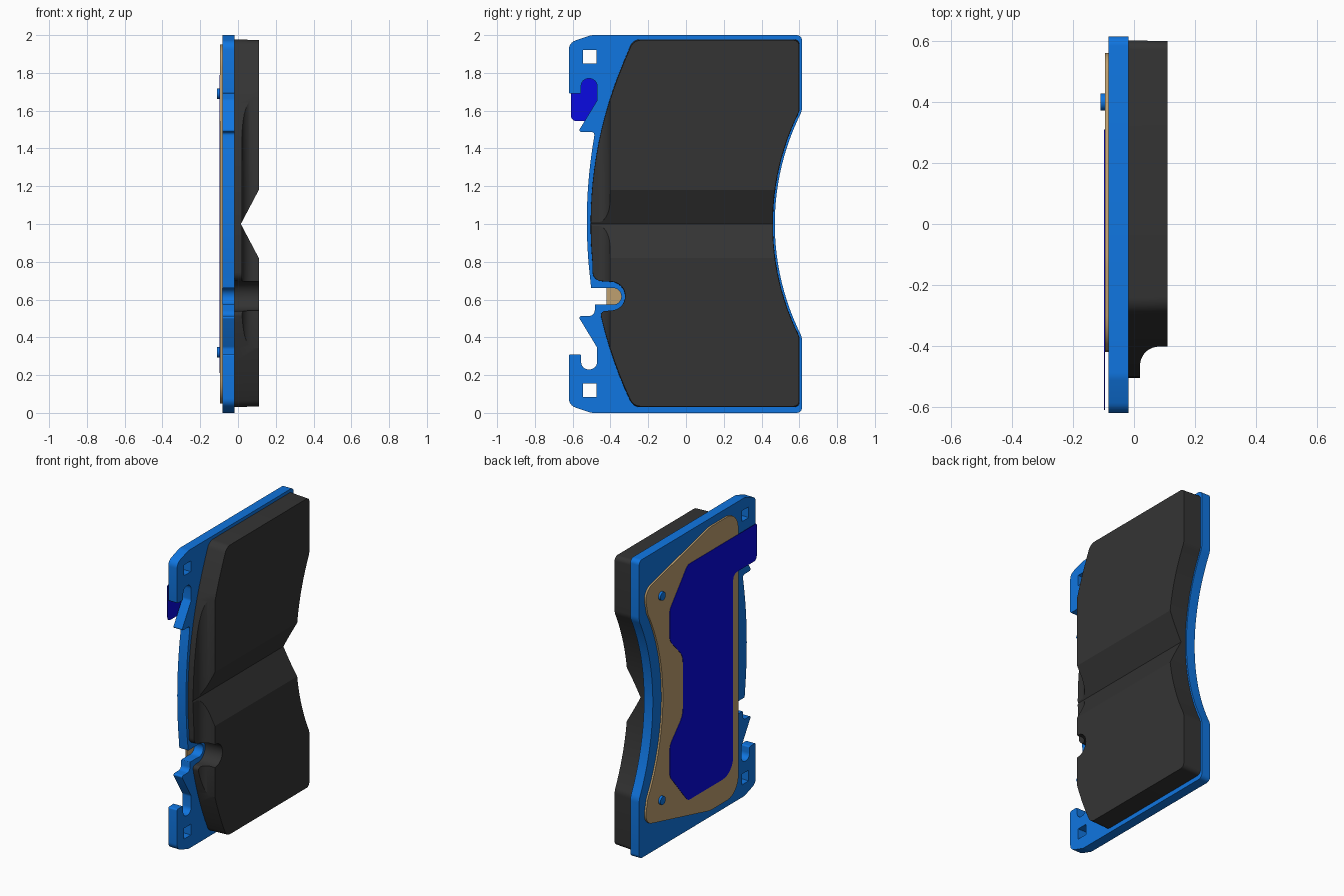
import bpy, bmesh, math
from mathutils import Vector

if "Cube" in bpy.data.objects:
    bpy.data.objects.remove(bpy.data.objects["Cube"])


def material(name, rgb):
    m = bpy.data.materials.new(name)
    m.diffuse_color = (*rgb, 1)
    m.use_nodes = True
    m.node_tree.nodes["Principled BSDF"].inputs["Base Color"].default_value = m.diffuse_color
    return m


def arc(a, b, c, n=24):
    """Points on the circle from a through b to c."""
    (ax, ay), (bx, by), (cx, cy) = a, b, c
    d = 2 * (ax * (by - cy) + bx * (cy - ay) + cx * (ay - by))
    A, B, C = ax * ax + ay * ay, bx * bx + by * by, cx * cx + cy * cy
    ox = (A * (by - cy) + B * (cy - ay) + C * (ay - by)) / d
    oy = (A * (cx - bx) + B * (ax - cx) + C * (bx - ax)) / d
    t = [math.atan2(p[1] - oy, p[0] - ox) for p in (a, b, c)]
    wrap = lambda v: (v + math.pi) % (2 * math.pi) - math.pi
    sweep = wrap(t[1] - t[0]) + wrap(t[2] - t[1])
    r = math.hypot(ax - ox, ay - oy)
    return [(ox + r * math.cos(t[0] + sweep * i / n),
             oy + r * math.sin(t[0] + sweep * i / n)) for i in range(n + 1)]


def rounded(pts, steps=6):
    """Round every corner that carries a radius as third value."""
    out = []
    for i, p in enumerate(pts):
        q = Vector(p[:2])
        if len(p) < 3:
            out.append(q)
            continue
        u, v = Vector(pts[i - 1][:2]) - q, Vector(pts[(i + 1) % len(pts)][:2]) - q
        half = u.angle(v) / 2
        t = min(p[2] / math.tan(half), 0.48 * u.length, 0.48 * v.length)
        r = t * math.tan(half)
        un, vn = u.normalized(), v.normalized()
        o = q + (un + vn).normalized() * (r / math.sin(half))
        s, e = q + un * t - o, q + vn * t - o
        a0 = math.atan2(s.y, s.x)
        da = (math.atan2(e.y, e.x) - a0 + math.pi) % (2 * math.pi) - math.pi
        for k in range(steps + 1):
            a = a0 + da * k / steps
            out.append(o + Vector((math.cos(a), math.sin(a))) * r)
    return out


def prism(name, verts, offset, mat=None, draft=1.0):
    """Extrude a flat outline along offset."""
    bm = bmesh.new()
    face = bm.faces.new([bm.verts.new(v) for v in verts])
    ext = bmesh.ops.extrude_face_region(bm, geom=[face])
    for v in ext["geom"]:
        if isinstance(v, bmesh.types.BMVert):
            v.co += Vector(offset)
            if draft != 1:
                v.co.y *= draft
                v.co.z = 1 + (v.co.z - 1) * draft
    bmesh.ops.recalc_face_normals(bm, faces=bm.faces)
    me = bpy.data.meshes.new(name)
    bm.to_mesh(me)
    bm.free()
    ob = bpy.data.objects.new(name, me)
    bpy.context.collection.objects.link(ob)
    if mat:
        me.materials.append(mat)
    return ob


def slab(name, pts, x0, x1, mat=None, draft=1.0):
    return prism(name, [(x0, p[0], p[1]) for p in rounded(pts)], (x1 - x0, 0, 0), mat, draft)


def activate(ob):
    bpy.ops.object.select_all(action='DESELECT')
    ob.select_set(True)
    bpy.context.view_layer.objects.active = ob


def cut(ob, cutter):
    m = ob.modifiers.new("cut", 'BOOLEAN')
    m.operation, m.solver, m.object = 'DIFFERENCE', 'EXACT', cutter
    activate(ob)
    bpy.ops.object.modifier_apply(modifier=m.name)
    bpy.data.objects.remove(cutter)


def flip(pts):
    return [(p[0], 2 - p[1], *p[2:]) for p in reversed(pts)]


blue = material("plate_blue", (0.005, 0.18, 0.75))
navy = material("label_blue", (0.003, 0.003, 0.75))
tan = material("shim_tan", (0.52, 0.35, 0.16))
black = material("friction_black", (0.034, 0.034, 0.034))

# Backing plate with mirrored hook ends and a sensor notch
hook = [(-.50, 0, .08), (-.62, .04, .05), (-.62, .31, .01), (-.555, .31, .01),
        (-.555, .23, .042), (-.47, .23, .042), (-.47, .345, .03),
        (-.572, .513, .01), (-.483, .513, .03)]
outline = (hook + [(-.483, .575, .005), (-.42, .575)]
           + arc((-.39, .573), (-.342, .617), (-.39, .661), 12)
           + [(-.42, .66), (-.503, .66, .005)]
           + arc((-.505, .69), (-.525, 1.0), (-.488, 1.45), 16)
           + flip(hook)
           + [(.615, 2, .03), (.615, 1.60, .1)]
           + arc((.615, 1.60), (.47, 1.0), (.615, .40))[1:-1]
           + [(.615, .40, .1), (.615, 0, .03)])
plate = slab("backing_plate", outline, -.083, -.018, blue)
for z in (.12, 1.885):
    s = .036
    sq = [(-.51 - s, z - s), (-.51 + s, z - s), (-.51 + s, z + s), (-.51 - s, z + s)]
    cut(plate, slab("hole_cutter", sq, -.2, .1))

# Friction pad: curved outer edge, sensor notch, arched inner edge
edge = lambda z: (1.695 - math.sqrt(2.2 ** 2 - (z - 1) ** 2), z)
outline = ([(-.28, .03, .06)] + [edge(.13 + .07 * i) for i in range(6)]
           + [(*edge(.538), .03)]
           + arc((-.40, .54), (-.323, .617), (-.40, .694), 16)
           + [(-.494, .70, .05)] + [edge(.80 + .07 * i) for i in range(16)]
           + [(-.28, 1.978, .06), (.602, 1.978, .03), (.602, 1.60, .08)]
           + arc((.602, 1.60), (.46, 1.0), (.602, .40))[1:-1]
           + [(.602, .40, .08), (.602, .03, .03)])
pad = slab("friction_pad", outline, -.018, .11, black, .995)
# V groove across the pad
cut(pad, prism("groove_cutter",
               [(.015, -1, 1), (.13, -1, 1.218), (.13, -1, .782)], (0, 2, 0)))
# Cove along the outer edge
cove = arc((.02, -.465), (.039, -.419), (.085, -.402), 12)
cut(pad, prism("cove_cutter",
               [(x, y, .1) for x, y in [(.02, -.8)] + cove + [(.2, -.402), (.2, -.8)]],
               (0, 0, 1.8)))

# Rear shim
outline = ([(-.42, .05, .12), (-.42, 1.95, .12), (-.12, 1.95, .2), (.575, 1.78, .08)]
           + arc((.54, 1.62), (.38, 1.0), (.54, .38))
           + [(.575, .22, .08), (-.12, .05, .2)])
shim = slab("shim", outline, -.095, -.083, tan)

# Adhesive label with a side tab
half = [(-.36, .21, .11), (.12, .21, .05), (.31, .44, .07), (.31, .65, .08),
        (.17, .80, .12)]
outline = half + flip(half)[:-1] + [(-.61, 1.79, .01), (-.61, 1.545, .03), (-.36, 1.545, .04)]
label = slab("label", outline, -.098, -.0952, navy)

# Rivet pins
pins = []
for i, z in enumerate((.32, 1.69)):
    ring = [(.40 + .028 * math.cos(a), z + .028 * math.sin(a))
            for a in (math.tau * k / 32 for k in range(32))]
    pins.append(slab(f"rivet_pin_{i + 1}", ring, -.11, -.08, blue))

for ob in [plate, pad, shim, label] + pins:
    activate(ob)
    bpy.ops.object.shade_smooth_by_angle(angle=math.radians(25))
